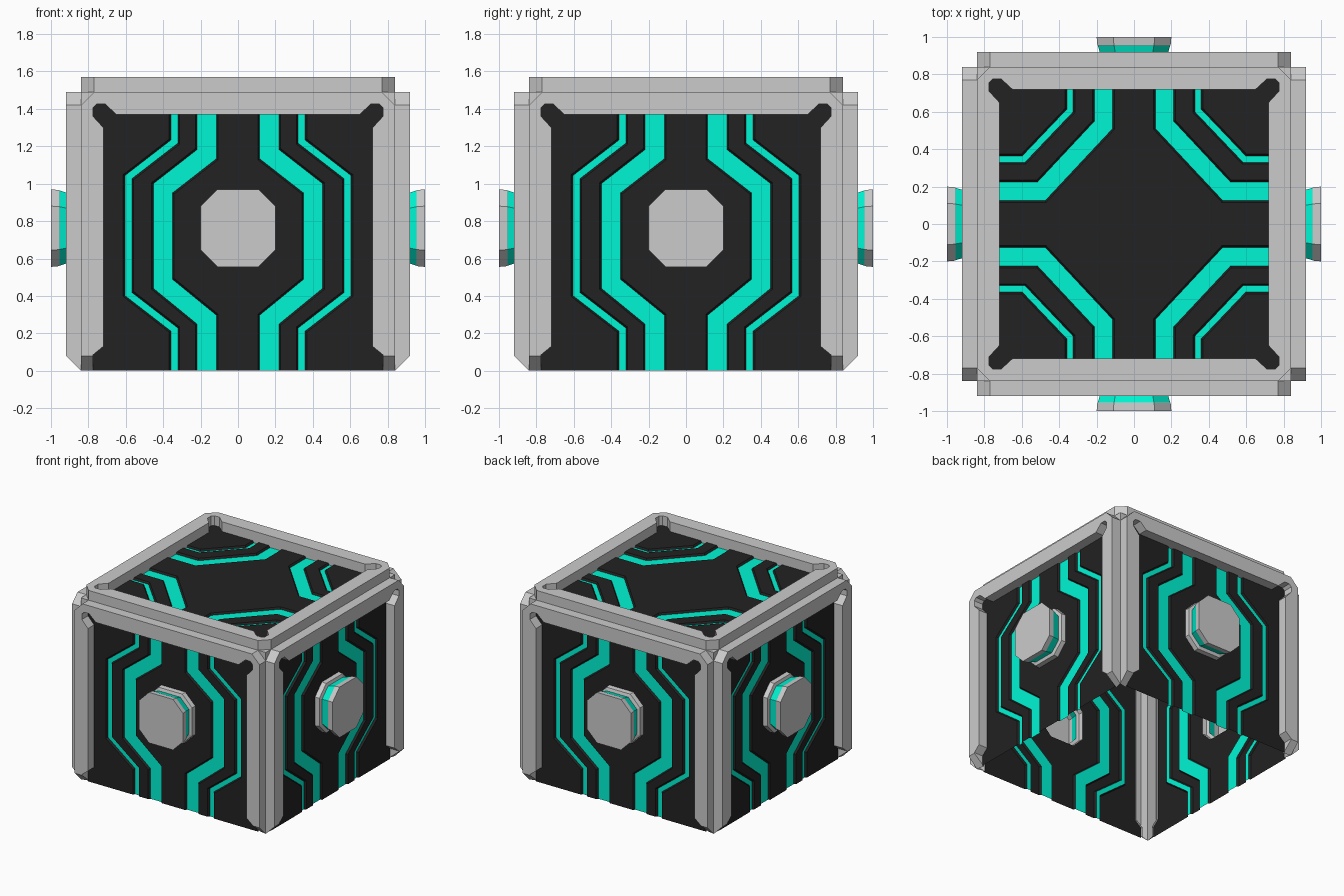
import bpy, bmesh
from math import pi
from mathutils import Vector

if "Cube" in bpy.data.objects:
    bpy.data.objects.remove(bpy.data.objects["Cube"])

def mat(name, col):
    m = bpy.data.materials.new(name)
    m.diffuse_color = (*col, 1)
    m.use_nodes = True
    m.node_tree.nodes["Principled BSDF"].inputs["Base Color"].default_value = m.diffuse_color
    return m

DARK = mat("dark_panel", (0.016, 0.016, 0.016))
TEAL = mat("teal_strip", (0.0, 0.92, 0.66))
GREY = mat("grey_metal", (0.8, 0.8, 0.8))
P, S, TOP = 0.84, 0.825, 0.92     # panel, groove and frame heights from the centre
LIFT = 0.65                       # top face sits this much higher than the side distance

def make_mesh(name, faces, mats=()):
    """faces: list of (points, material index) in face-local (u, v, out) space"""
    bm = bmesh.new()
    for pts, mi in faces:
        bm.faces.new([bm.verts.new(p) for p in pts]).material_index = mi
    bmesh.ops.remove_doubles(bm, verts=bm.verts, dist=1e-4)
    bmesh.ops.dissolve_degenerate(bm, edges=bm.edges, dist=1e-5)
    bmesh.ops.recalc_face_normals(bm, faces=bm.faces)
    if sum(f.normal.z * f.calc_area() for f in bm.faces) < 0:
        bmesh.ops.reverse_faces(bm, faces=bm.faces)
    me = bpy.data.meshes.new(name)
    bm.to_mesh(me)
    bm.free()
    for m in mats:
        me.materials.append(m)
    return me

def place(name, me, loc=(0, 0, 0), rot=(0, 0, 0)):
    ob = bpy.data.objects.new(name, me)
    ob.location, ob.rotation_euler = loc, rot
    bpy.context.collection.objects.link(ob)

def offset(line, d):
    """mitred parallel copy of a polyline"""
    pts = [Vector(p) for p in line]
    nor = [Vector((-(b - a).y, (b - a).x)).normalized() for a, b in zip(pts, pts[1:])]
    out = []
    for i, p in enumerate(pts):
        n1, n2 = nor[max(i - 1, 0)], nor[min(i, len(nor) - 1)]
        out.append(p + (n1 + n2) * (d / (1 + n1.dot(n2))))
    return out

def panel_faces(first, strips, last, signs):
    """loft from the first column across recessed strips to the last column"""
    cols = [(first, P, 0)]
    for line, w in strips:
        cols += [(offset(line, -w - .01), P, 0), (offset(line, -w), S, 0),
                 (offset(line, w), S, 1), (offset(line, w + .01), P, 0)]
    cols.append((last, P, 0))
    faces = []
    for (a, da, _), (b, db, mi) in zip(cols, cols[1:]):
        for i in range(len(a) - 1):
            for sx, sy in signs:
                q = [(a[i], da), (b[i], db), (b[i + 1], db), (a[i + 1], da)]
                faces.append(([(p[0] * sx, p[1] * sy, d) for p, d in q], mi))
    return faces

def ring_faces(inner, outer, closed):
    """raised frame: top face, outer wall, inner wall, chamfered open ends"""
    n, faces = len(inner), []
    low = lambda p, d: (p[0], p[1], d)
    def high(p):
        return (p[0], p[1] if closed else max(p[1], .08), TOP)
    for i in range(n if closed else n - 1):
        a, b, c, d = inner[i], inner[(i + 1) % n], outer[(i + 1) % n], outer[i]
        faces += [([high(a), high(b), high(c), high(d)], 0),
                  ([high(a), high(b), low(b, S), low(a, S)], 0),
                  ([high(d), high(c), low(c, .84), low(d, .84)], 0)]
        if abs(c[0] - d[0]) > .01 and abs(c[1] - d[1]) > .01:   # core corner behind chamfer
            sx, sy = (1 if c[0] > 0 else -1), (1 if c[1] > 0 else -1)
            k = (.84 * sx, (.84 * sy) if closed else .84 + LIFT, .84)
            faces.append(([low(c, .84), low(d, .84), k], 0))
    if not closed:
        for a, d in ((inner[0], outer[0]), (inner[-1], outer[-1])):
            faces.append(([high(a), high(d), low(d, .84), low(a, S)], 0))
    return faces

# Frame corner, shared by the side and top frames
IN = [(.72, .65), (.775, .71), (.775, .755), (.755, .775), (.71, .775), (.65, .72)]
OUT = [(.84, .65), (.84, .71), (.84, .77), (.77, .84), (.71, .84), (.65, .84)]

# Side frame: two posts and a top rail, open at the bottom
up = lambda pts: [(x, y + LIFT) for x, y in pts]
half_in = [(.775, 0), (.775, .085), (.72, .13)] + up(IN)
half_out = [(.84, 0), (.84, .085), (.84, .13)] + up(OUT)
mirror = lambda h: h + [(-x, y) for x, y in reversed(h)]
side_frame = make_mesh("side_frame", ring_faces(mirror(half_in), mirror(half_out), False), [GREY])

# Top frame: the corner turned four times
def turn4(pts):
    res = []
    for _ in range(4):
        res += pts
        pts = [(-y, x) for x, y in pts]
    return res
top_frame = make_mesh("top_frame", ring_faces(turn4(IN), turn4(OUT), True), [GREY])

# Side panel with grooved strips and an opening behind the knob
octo = [(.11, .97), (.2, .88), (.2, .645), (.11, .555)]
wide = [(.167, 1.4), (.167, 1.158), (.402, .975), (.402, .465), (.167, .273), (.167, 0)]
thin = [(.34, 1.4), (.34, 1.225), (.586, 1.035), (.586, .41), (.34, .22), (.34, 0)]
edge = [(.775, 1.44), (.775, 1.36), (.72, 1.3), (.72, .13), (.775, .085), (.775, 0)]
faces = panel_faces([(0, 1.4)] + octo + [(0, 0)], [(wide, .051), (thin, .018)], edge,
                    [(1, 1), (-1, 1)])
faces += [([(0, 1.4, P), (.11, .97, P), (-.11, .97, P)], 0),
          ([(0, 0, P), (.11, .555, P), (-.11, .555, P)], 0)]
side_panel = make_mesh("side_panel", faces, [DARK, TEAL])

# Top panel: one quarter mirrored both ways
wide = [(.163, .74), (.163, .53), (.495, .175), (.74, .175)]
thin = [(.342, .74), (.342, .607), (.59, .347), (.74, .347)]
mid = [(0, .74), (0, .5), (.47, 0), (.74, 0)]
edge = [(.64, .785), (.785, .785), (.786, .77), (.785, .64)]
faces = panel_faces(mid, [(wide, .049), (thin, .017)], edge,
                    [(1, 1), (-1, 1), (1, -1), (-1, -1)])
faces.append(([(0, .5, P), (.47, 0, P), (0, -.5, P), (-.47, 0, P)], 0))
top_panel = make_mesh("top_panel", faces, [DARK, TEAL])

# Octagonal knob: flange, teal neck, cap
loop = octo + [(-x, z) for x, z in reversed(octo)]
def ring_at(s, d):
    return [(x * s, .763 + (z - .763) * s, d) for x, z in loop]
prof = [(1, P, 0), (.98, .877, 0), (.86, .885, 0), (.97, .955, 1), (.98, .958, 0), (1, 1, 0)]
faces = [(ring_at(1, 1), 0)]
for (s0, d0, _), (s1, d1, mi) in zip(prof, prof[1:]):
    a, b = ring_at(s0, d0), ring_at(s1, d1)
    faces += [([a[i], a[(i + 1) % 8], b[(i + 1) % 8], b[i]], mi) for i in range(8)]
knob = make_mesh("knob", faces, [GREY, TEAL])

# Assemble four sides and the top
for k, side in enumerate(("front", "right", "back", "left")):
    for part, me in (("frame", side_frame), ("panel", side_panel), ("knob", knob)):
        place(f"{side}_{part}", me, rot=(pi / 2, 0, k * pi / 2))
place("top_frame", top_frame, (0, 0, LIFT))
place("top_panel", top_panel, (0, 0, LIFT))
